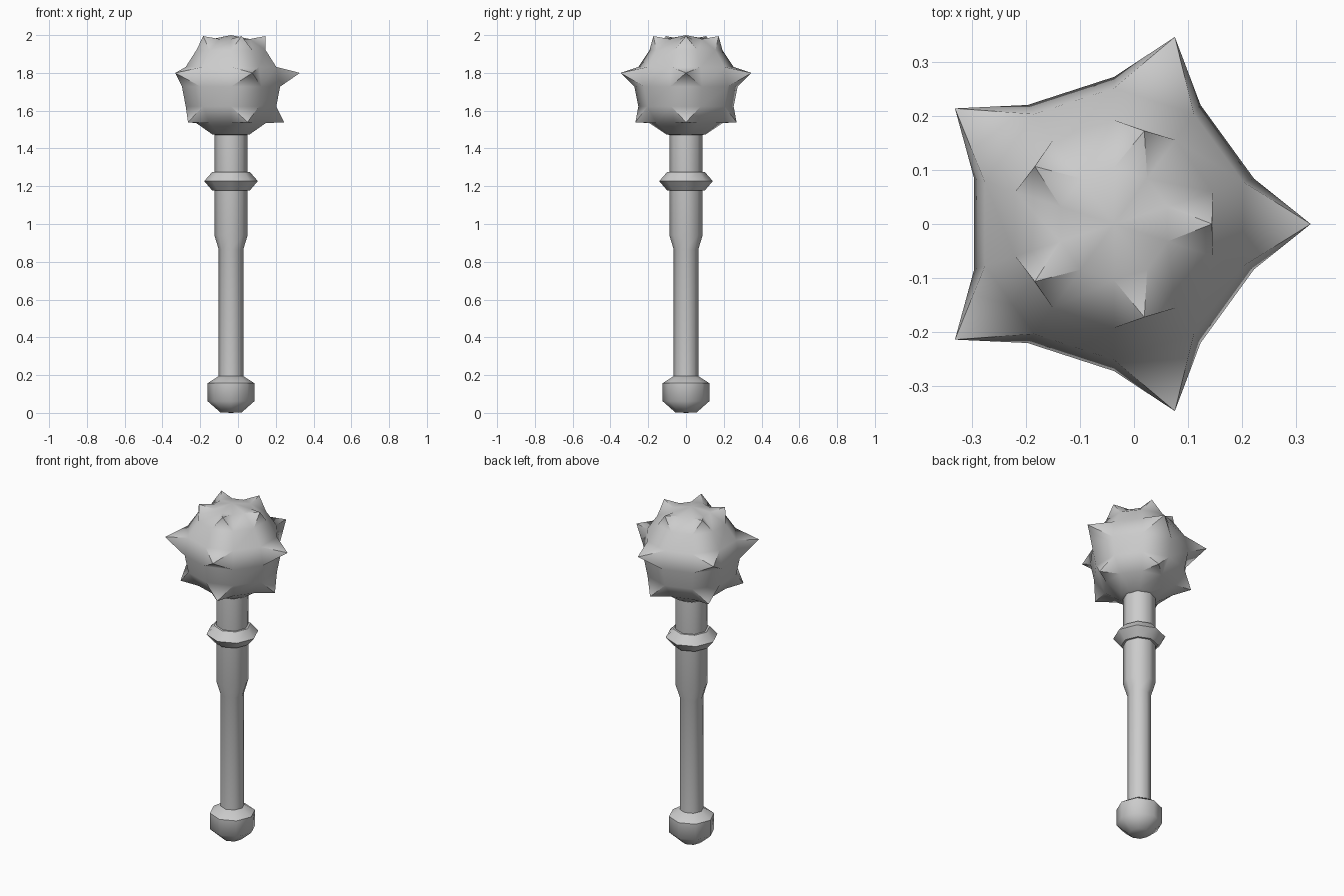
import bpy, bmesh
from math import sin, cos, pi, radians, atan2
from mathutils import Vector

if "Cube" in bpy.data.objects:
    bpy.data.objects.remove(bpy.data.objects["Cube"])

AXIS_X = -0.037


def lathe(profile, sides, phase=0.0):
    """Revolve (radius, z) points; radius 0 becomes a pole, open ends are capped."""
    bm = bmesh.new()
    rings = []
    for r, z in profile:
        n = sides if r > 1e-5 else 1
        rings.append([bm.verts.new((r * cos(phase + 2 * pi * i / sides),
                                    r * sin(phase + 2 * pi * i / sides), z)) for i in range(n)])
    for a, b in zip(rings, rings[1:]):
        for i in range(sides):
            j = (i + 1) % sides
            quad = [a[i % len(a)], a[j % len(a)], b[j % len(b)], b[i % len(b)]]
            bm.faces.new(list(dict.fromkeys(quad)))
    for ring in (rings[0], rings[-1]):
        if len(ring) > 1:
            bm.faces.new(ring)
    bmesh.ops.recalc_face_normals(bm, faces=bm.faces)
    bm.normal_update()
    return bm


def finish(bm, name):
    bmesh.ops.recalc_face_normals(bm, faces=bm.faces)
    mesh = bpy.data.meshes.new(name)
    bm.to_mesh(mesh)
    bm.free()
    obj = bpy.data.objects.new(name, mesh)
    obj.location.x = AXIS_X
    bpy.context.collection.objects.link(obj)
    bpy.ops.object.select_all(action='DESELECT')
    obj.select_set(True)
    bpy.context.view_layer.objects.active = obj
    bpy.ops.object.shade_smooth_by_angle(angle=radians(50))
    return obj


# Pommel, grip, flared neck and collar (octagonal)
finish(lathe([(0, 0), (0.057, 0.003), (0.124, 0.062), (0.124, 0.157),
              (0.06, 0.198), (0, 0.198)], 8), "pommel")
finish(lathe([(0.065, 0.18), (0.065, 0.865), (0.088, 0.94), (0.088, 1.49)], 8), "shaft")
finish(lathe([(0.08, 1.178), (0.1, 1.178), (0.142, 1.227),
              (0.1, 1.275), (0.08, 1.275)], 8), "collar")

# Ten-sided ball head
R, CZ = 0.273, 1.727
ball = [(R * sin(pi * k / 8), CZ - R * cos(pi * k / 8)) for k in range(9)]
head = lathe(ball, 10, radians(18))

# Spikes: every second face of three bands pulled out to a point
BANDS = {2: 0.08, 4: 0.117, 6: 0.06}      # band index from the bottom: spike length
targets = []
for f in head.faces:
    c = f.calc_center_median()
    for k, length in BANDS.items():
        step = round(atan2(c.y, c.x) / radians(36)) % 10
        if ball[k][1] < c.z < ball[k + 1][1] and step % 2 == 0:
            targets.append((f, f.normal.copy() * length))
for f, offset in targets:
    tip = bmesh.ops.poke(head, faces=[f])['verts'][0]
    tip.co += offset
finish(head, "spiked_head")
